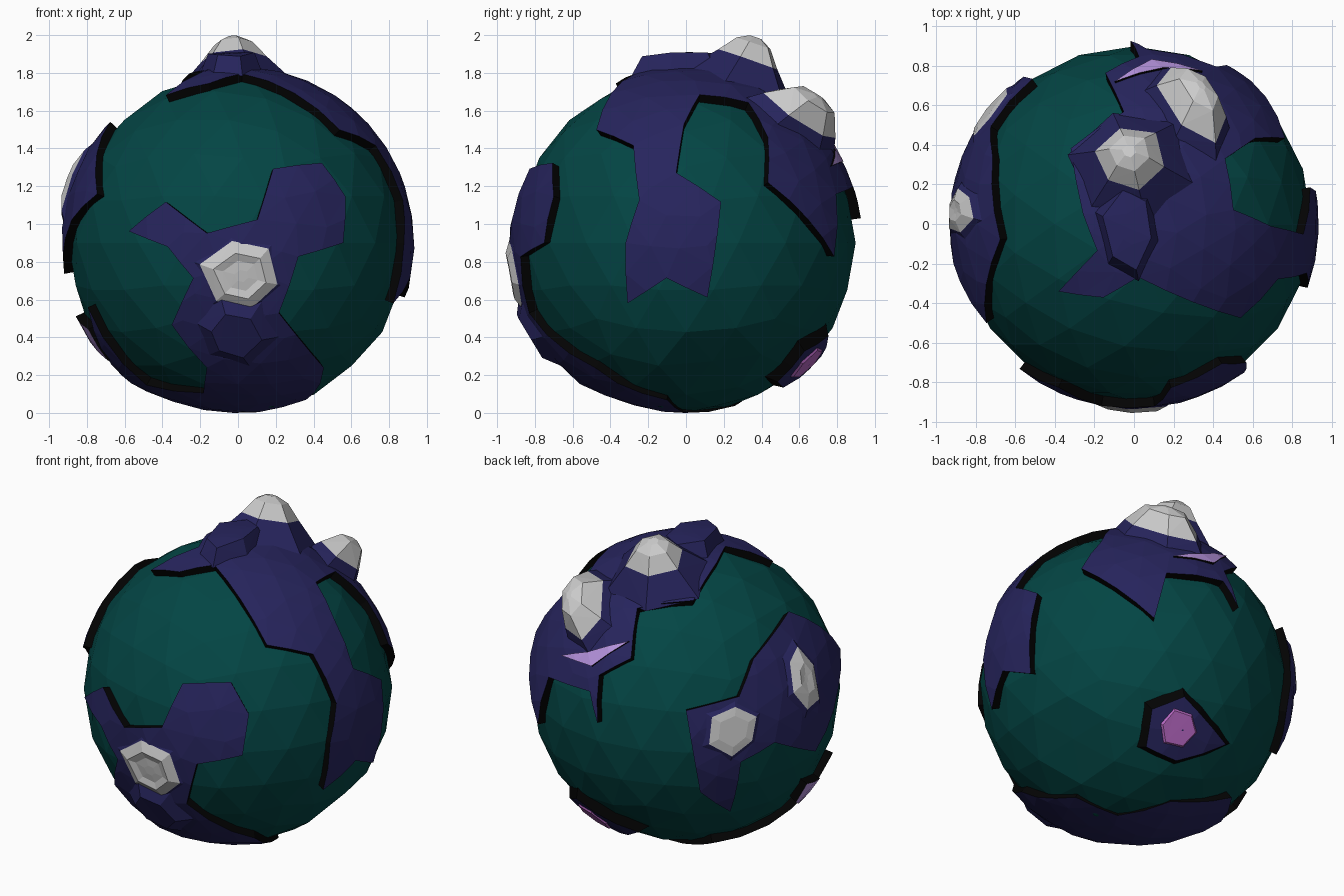
import bpy, bmesh, math, random
from mathutils import Vector, geometry

if "Cube" in bpy.data.objects:
    bpy.data.objects.remove(bpy.data.objects["Cube"])

random.seed(4)
CZ, SEA, LAND = 0.9, 0.895, 0.935      # globe centre height, ocean and land radius


def material(name, rgb):
    m = bpy.data.materials.new(name)
    m.diffuse_color = (*rgb, 1)
    m.use_nodes = True
    m.node_tree.nodes["Principled BSDF"].inputs["Base Color"].default_value = m.diffuse_color
    return m


TEAL = material("ocean_teal", (0.001, 0.06, 0.058))
BLUE = material("land_blue", (0.02, 0.018, 0.11))
BLACK = material("cliff_black", (0.001, 0.001, 0.001))
PINK = material("pink", (0.48, 0.14, 0.55))
LILAC = material("lilac", (0.48, 0.30, 0.75))

# Viewpoints used to place outlines: azimuth, elevation, height of origin
VIEWS = {"F": (0, 0, CZ), "R": (90, 0, CZ), "T": (0, 90, 0),
         "BL": (215, 25, 0), "BR": (145, -27, 0)}


def at(view, u, v):
    """Direction of the globe point seen at (u, v) from a viewpoint."""
    a, e, oz = VIEWS[view]
    a, e, v = math.radians(a), math.radians(e), v - oz
    c = Vector((math.sin(a) * math.cos(e), -math.cos(a) * math.cos(e), math.sin(e)))
    r = Vector((math.cos(a), math.sin(a), 0))
    d = math.sqrt(max(0, 0.82 - u * u - v * v))
    return (r * u + c.cross(r) * v + c * d).normalized()


def outline(*runs):
    return [at(view, *p) for view, pts in runs for p in pts]


def frame(w):
    u = w.orthogonal().normalized()
    return u, w.cross(u)


def add_object(name, bm, mats):
    for v in bm.verts:
        v.co.z = max(v.co.z, -CZ)
    me = bpy.data.meshes.new(name)
    bm.to_mesh(me)
    bm.free()
    ob = bpy.data.objects.new(name, me)
    ob.location.z = CZ
    for m in mats:
        if m:
            me.materials.append(m)
    bpy.context.collection.objects.link(ob)
    return ob


def land(name, pts, top=BLUE, radius=LAND, step=0.2, flare=0.0):
    """Faceted sheet over the globe inside an outline, with a dark cliff edge."""
    w = sum(pts, Vector()).normalized()
    U, V = frame(w)
    flat = []
    for i, p in enumerate(pts):                       # split long edges
        q = pts[(i + 1) % len(pts)]
        n = max(1, math.ceil(p.angle(q) / step))
        for k in range(n):
            d = p.slerp(q, k / n)
            t = Vector((d.dot(U), d.dot(V)))
            flat.append(t.normalized() * d.angle(w))
    if sum(a.cross(b) for a, b in zip(flat, flat[1:] + flat[:1])) < 0:
        flat.reverse()
    n = len(flat)
    grid = []
    for i in range(-9, 10):                           # inner facets
        for j in range(-9, 10):
            g = Vector((i + 0.5 * (j % 2), j * 0.87)) * 0.2
            g += Vector((random.uniform(-.03, .03), random.uniform(-.03, .03)))
            if min((g - f).length for f in flat) > 0.07:
                grid.append(g)
    co, _, faces, *_ = geometry.delaunay_2d_cdt(flat + grid, [], [list(range(n))], 1, 1e-5)
    bm = bmesh.new()
    vs = []
    for c in co:
        a = c.length
        t = c.normalized()
        d = w * math.cos(a) + (U * t.x + V * t.y) * math.sin(a)
        low = min(1, max(0, (-d.z - 0.8) / 0.15))     # thinner under the globe
        vs.append(bm.verts.new(d * (radius - 0.032 * low)))
    for f in faces:
        bm.faces.new([vs[i] for i in f])
    bmesh.ops.delete(bm, geom=[v for v in bm.verts if not v.link_faces], context="VERTS")
    rim = [e for e in bm.edges if e.is_boundary]
    geo = bmesh.ops.extrude_edge_only(bm, edges=rim)["geom"]
    for g in geo:
        if isinstance(g, bmesh.types.BMVert):
            d = g.co.normalized()
            g.co = (d + (d - w * d.dot(w)) * flare).normalized() * 0.875
        elif isinstance(g, bmesh.types.BMFace):
            g.material_index = 1
    bmesh.ops.recalc_face_normals(bm, faces=bm.faces[:])
    bm.faces.ensure_lookup_table()
    if bm.faces[0].normal.dot(bm.faces[0].calc_center_median()) < 0:
        bmesh.ops.reverse_faces(bm, faces=bm.faces[:])
    return add_object(name, bm, [top, BLACK])


def hill(name, w, rings, mat=None, long=None, narrow=0.6, sides=6, jitter=0.12):
    """Stacked irregular rings (spread, distance from globe centre), closed on top.
    With a long direction the rings are narrowed across it."""
    U, V = frame(w)
    across = w.cross(Vector(long)).normalized() if long else Vector()
    bm = bmesh.new()
    wob = [random.uniform(1 - jitter, 1 + jitter) for _ in range(sides)]
    prev = None
    for s, r in rings:
        ring = []
        for k in range(sides):
            a = math.tau * k / sides
            o = (U * math.cos(a) + V * math.sin(a)) * s * wob[k]
            o -= across * o.dot(across) * (1 - narrow)
            ring.append(bm.verts.new((w + o).normalized() * r))
        if prev:
            for k in range(sides):
                m = (k + 1) % sides
                bm.faces.new((prev[k], prev[m], ring[m], ring[k]))
        prev = ring
    bm.faces.new(prev)
    bmesh.ops.triangulate(bm, faces=bm.faces[:])
    return add_object(name, bm, [mat])


# Ocean globe with a shallow basin low on the right
bm = bmesh.new()
bmesh.ops.create_icosphere(bm, subdivisions=3, radius=SEA + 0.003)
basin = at("R", 0.05, 0.28)
for v in bm.verts:
    if v.co.angle(basin) < 0.2:
        v.co *= 0.965
add_object("ocean", bm, [TEAL])

# Front continent running under the globe to the left side
land("front_continent", outline(
    ("F", [(-.56, .96), (-.37, 1.11), (-.16, .95), (.10, 1.02), (.18, 1.28), (.43, 1.31),
           (.55, 1.14), (.54, .90), (.31, .83), (.21, .54), (.44, .26)]),
    ("BR", [(-.35, -.68), (-.1, -.78), (.2, -.69), (.55, -.62)]),
    ("BL", [(.6, -.7), (.84, -.4)]),
    ("F", [(-.77, .57), (-.47, .17), (-.18, .12), (-.16, .26), (-.34, .48), (-.23, .72), (-.36, .88)])))

# Top continent with lobes down the right and back
land("top_continent", outline(
    ("T", [(-.37, -.33), (-.15, -.36), (.02, -.26)]),
    ("R", [(-.46, 1.48), (-.27, 1.40), (-.24, 1.12), (-.31, .9), (-.3, .59), (-.1, .72), (.11, .62),
           (.18, 1.11), (-.05, 1.26), (-.01, 1.51), (.07, 1.66), (.32, 1.62), (.42, 1.44),
           (.42, 1.21), (.76, .83), (.77, 1.15)]),
    ("BR", [(.44, .59)]),
    ("BL", [(-.5, -.2), (-.49, .07)]),
    ("T", [(-.14, .74), (-.05, .55), (-.31, .37), (-.25, .05), (-.18, -.13)])))

# Left continent, notched on its upper edge, and small crater island at the back
land("left_continent", outline(
    ("BL", [(0, -.13), (.3, -.05), (.38, .16), (.58, .43), (.87, .22), (.86, 0), (.73, -.36),
            (.5, -.31), (.31, -.42), (.25, -.7), (.08, -.59)])))
isle = outline(("BR", [(.22, -.09), (.48, -.34), (.2, -.45), (.02, -.38), (.04, -.17)]))
land("crater_island", isle, flare=0.35)

# Coloured ground patches
land("back_lilac_patch", outline(("BL", [(-.7, .18), (-.55, .2), (-.32, .26), (-.53, .12)])), LILAC, 0.943)
land("left_lilac_patch", outline(("F", [(-.84, .52), (-.8, .36), (-.66, .3), (-.76, .46)])), LILAC, 0.943)
hill("crater_floor", at("BR", .2, -.27), [(.13, .93), (.115, .94)], PINK, jitter=.06)

# Mountains: blue foothills under grey rock caps
LONG = (-.25, .4, -.25)
PEAKS = [
    ("summit", at("T", -.02, .29), None, [(.36, .93), (.17, 1.04)], [(.17, 1.04), (.09, 1.12), (.03, 1.15)]),
    ("back_peak", at("T", .28, .58), LONG, [(.34, .93), (.26, .985)], [(.26, .985), (.13, 1.08), (.03, 1.1)]),
    ("left_peak", at("BL", .66, .05), (0, 0, 1), [(.3, .925), (.21, .95)], [(.21, .95), (.1, .968), (.03, .96)]),
    ("left_mesa", at("BL", .27, -.24), None, [(.22, .925), (.16, .945)], [(.16, .945), (.1, .947)]),
    ("front_crater", at("F", .02, .73), None, [(.3, .92), (.23, .937)],
     [(.23, .937), (.15, .957), (.1, .94), (.04, .94)]),
]
for name, w, long, foot, cap in PEAKS:
    state = random.getstate()
    hill(name + "_foothill", w, foot, BLUE, long)
    random.setstate(state)                            # same outline for the cap
    hill(name + "_rock", w, cap, None, long)
hill("top_plateau", at("T", -.02, -.02), [(.3, .93), (.21, 1.015), (.08, 1.01)], BLUE, (0, 1, 0))
hill("front_foothill", at("F", -.02, .44), [(.26, .925), (.14, .975)], BLUE)
